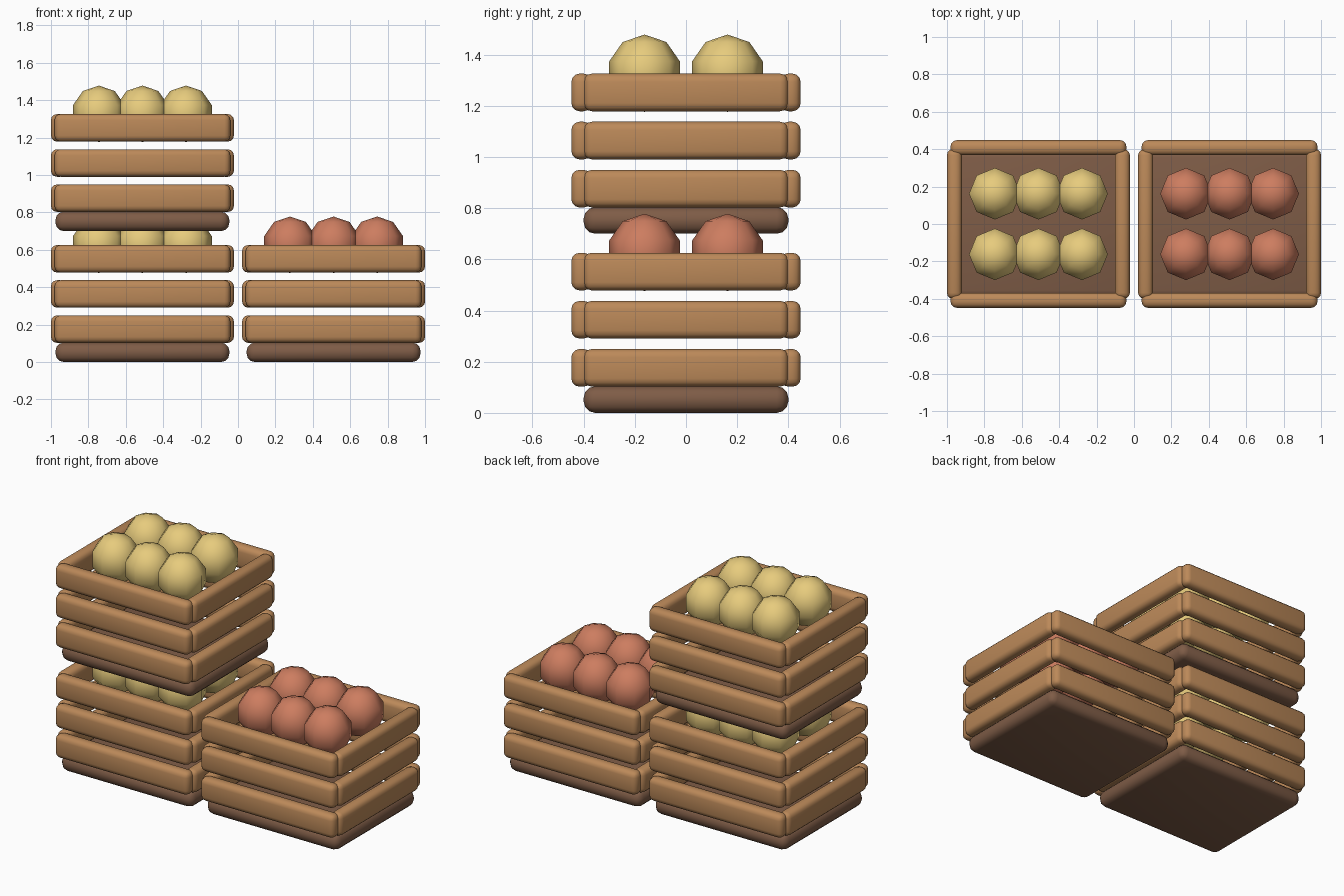
import bpy, bmesh
from mathutils import Matrix

if "Cube" in bpy.data.objects:
    bpy.data.objects.remove(bpy.data.objects["Cube"])


def material(name, rgb):
    m = bpy.data.materials.new(name)
    m.diffuse_color = (*rgb, 1)
    m.use_nodes = True
    m.node_tree.nodes["Principled BSDF"].inputs["Base Color"].default_value = m.diffuse_color
    return m


SLAT = material("slat_wood", (0.50, 0.25, 0.10))
BASE = material("base_wood", (0.21, 0.107, 0.062))
YELLOW = material("yellow_produce", (0.80, 0.60, 0.205))
RED = material("red_produce", (0.61, 0.205, 0.117))


def finish(bm, name, mat, loc):
    mesh = bpy.data.meshes.new(name)
    for f in bm.faces:
        f.smooth = True
    bm.to_mesh(mesh)
    bm.free()
    mesh.materials.append(mat)
    ob = bpy.data.objects.new(name, mesh)
    ob.location = loc
    bpy.context.collection.objects.link(ob)
    return ob


def rounded_box(name, size, loc, bevel, mat):
    bm = bmesh.new()
    bmesh.ops.create_cube(bm, size=1, matrix=Matrix.Diagonal((*size, 1)))
    bmesh.ops.bevel(bm, geom=bm.edges[:], offset=bevel, segments=3,
                    profile=0.5, affect='EDGES')
    return finish(bm, name, mat, loc)


def ball(name, loc, mat):
    # odd ring count leaves an upright band around the middle
    bm = bmesh.new()
    bmesh.ops.create_uvsphere(bm, u_segments=8, v_segments=5, radius=1)
    bmesh.ops.scale(bm, vec=(0.145, 0.145, 0.151), verts=bm.verts)
    return finish(bm, name, mat, loc)


def crate(label, cx, z0, mat):
    # floor board
    rounded_box(label + "_base", (0.93, 0.80, 0.104), (cx, 0, z0 + 0.052), 0.045, BASE)
    # three rows of slats on all four sides
    for row in range(3):
        z = z0 + 0.176 + row * 0.188
        for s, end, side in ((-1, "front", "left"), (1, "back", "right")):
            rounded_box(f"{label}_{end}_slat_{row}", (0.94, 0.08, 0.147),
                        (cx, s * 0.408, z), 0.032, SLAT)
            rounded_box(f"{label}_{side}_slat_{row}", (0.08, 0.80, 0.147),
                        (cx + s * 0.449, 0, z), 0.032, SLAT)
    # two rows of produce
    for i in (-1, 0, 1):
        for j in (-1, 1):
            ball(f"{label}_produce", (cx + i * 0.233, j * 0.162, z0 + 0.627), mat)


crate("lower_crate", -0.511, 0.0, YELLOW)
crate("upper_crate", -0.511, 0.70, YELLOW)
crate("right_crate", 0.511, 0.0, RED)
